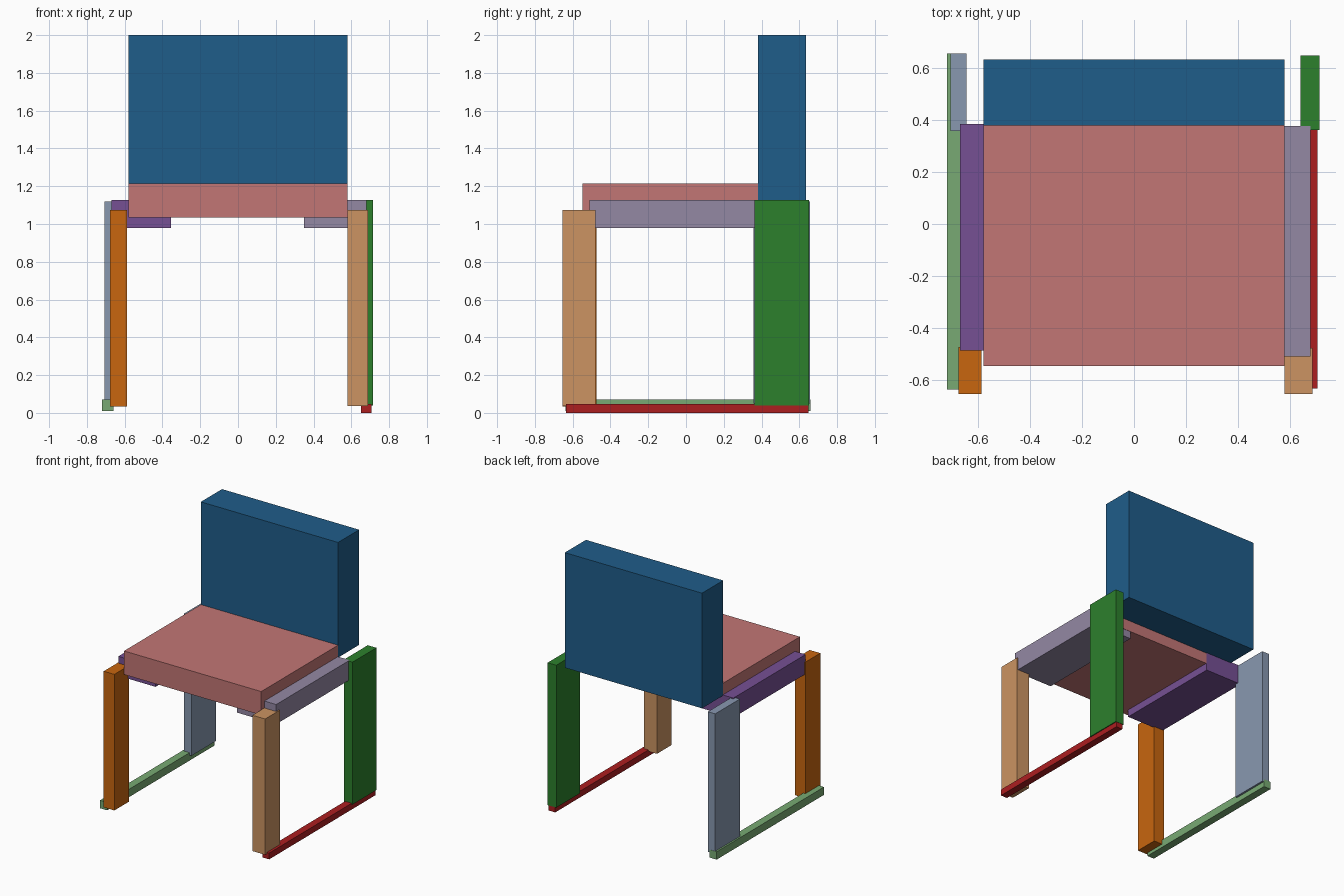
import bpy
import bmesh
from mathutils import Vector

default = bpy.data.objects.get("Cube")
if default:
    bpy.data.objects.remove(default, do_unlink=True)


def to_linear(value):
    c = value / 255
    return c / 12.92 if c <= 0.04045 else ((c + 0.055) / 1.055) ** 2.4


def make_material(name, rgb):
    mat = bpy.data.materials.new(name)
    mat.use_nodes = True
    colour = [to_linear(v) for v in rgb] + [1.0]
    mat.diffuse_color = colour
    bsdf = next(n for n in mat.node_tree.nodes if n.type == "BSDF_PRINCIPLED")
    bsdf.inputs["Base Color"].default_value = colour
    return mat


def make_box(name, mat, x, y, z):
    """Box spanning the given (low, high) range on each axis."""
    size = Vector((x[1] - x[0], y[1] - y[0], z[1] - z[0]))
    bm = bmesh.new()
    bmesh.ops.create_cube(bm, size=1)
    bmesh.ops.scale(bm, vec=size, verts=bm.verts)
    mesh = bpy.data.meshes.new(name)
    bm.to_mesh(mesh)
    bm.free()
    mesh.materials.append(mat)
    obj = bpy.data.objects.new(name, mesh)
    obj.location = [sum(r) / 2 for r in (x, y, z)]
    bpy.context.collection.objects.link(obj)
    return obj


# Cushions
make_box("backrest", make_material("deep blue", (31, 93, 138)),
         (-0.58, 0.58), (0.38, 0.635), (1.12, 2.0))
make_box("seat", make_material("dusty pink", (194, 118, 117)),
         (-0.58, 0.58), (-0.548, 0.38), (1.035, 1.215))

# Rails under the seat sides
make_box("right_rail", make_material("purple", (118, 80, 148)),
         (-0.67, -0.355), (-0.488, 0.385), (0.978, 1.127))
make_box("left_rail", make_material("lavender grey", (148, 136, 164)),
         (0.35, 0.68), (-0.51, 0.378), (0.978, 1.128))

# Front legs
make_box("right_front_leg", make_material("orange", (200, 102, 15)),
         (-0.677, -0.587), (-0.655, -0.475), (0.035, 1.075))
make_box("left_front_leg", make_material("tan", (204, 148, 98)),
         (0.58, 0.688), (-0.655, -0.478), (0.037, 1.075))

# Rear legs
make_box("right_rear_leg", make_material("slate blue", (136, 152, 176)),
         (-0.707, -0.645), (0.358, 0.657), (0.05, 1.12))
make_box("left_rear_leg", make_material("dark green", (44, 128, 44)),
         (0.642, 0.715), (0.362, 0.65), (0.04, 1.128))

# Floor runners
make_box("right_runner", make_material("light green", (120, 170, 115)),
         (-0.72, -0.66), (-0.638, 0.658), (0.01, 0.07))
make_box("left_runner", make_material("red", (172, 30, 32)),
         (0.652, 0.708), (-0.635, 0.648), (0.0, 0.048))
